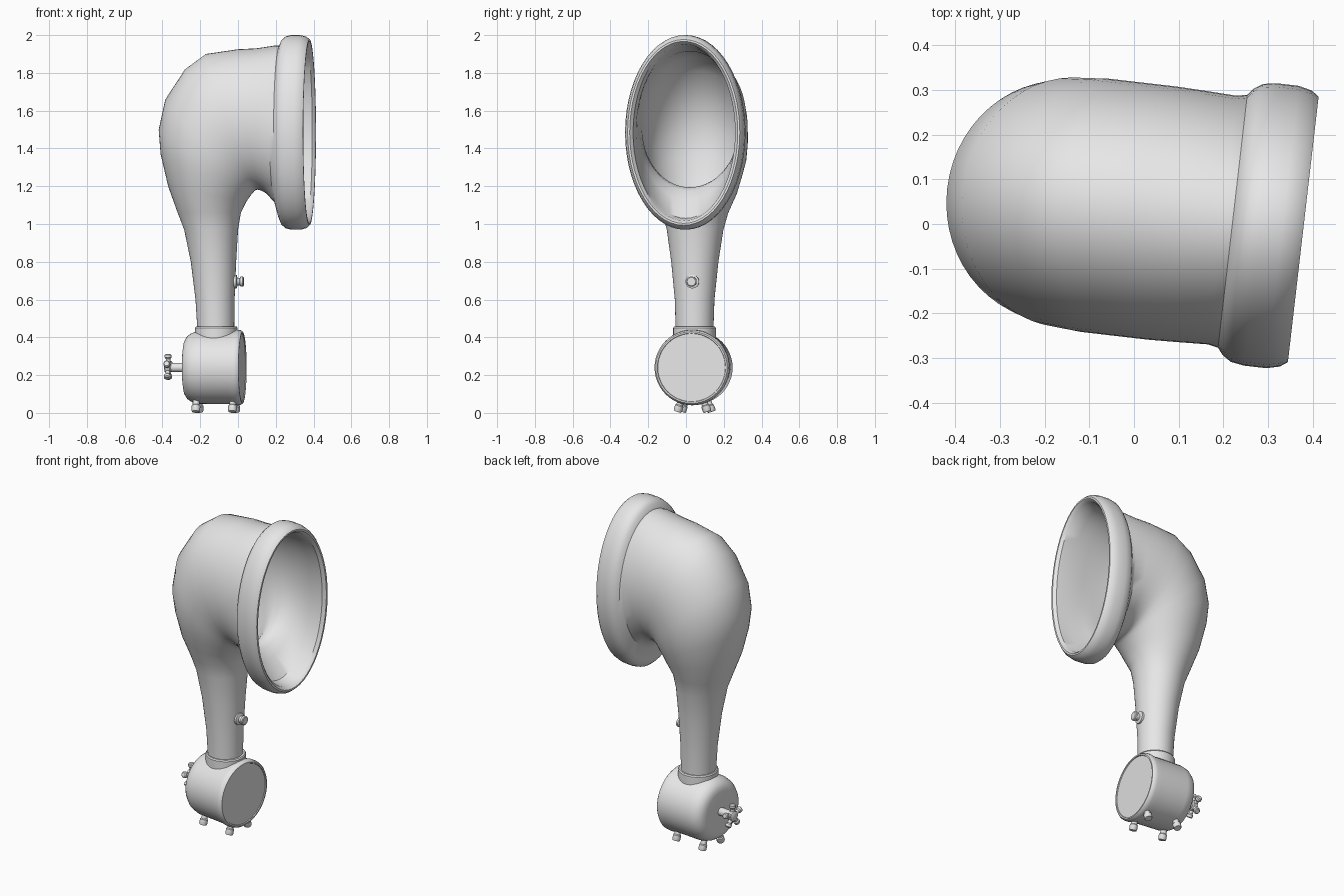
import bpy, bmesh
from math import cos, sin, pi, radians
from mathutils import Matrix, Vector

if "Cube" in bpy.data.objects:
    bpy.data.objects.remove(bpy.data.objects["Cube"])

# One painted metal colour
grey = bpy.data.materials.new("light_grey_metal")
grey.use_nodes = True
grey.diffuse_color = (0.8, 0.8, 0.8, 1)
grey.node_tree.nodes["Principled BSDF"].inputs["Base Color"].default_value = (0.8, 0.8, 0.8, 1)

# The whole unit is turned slightly about its stem; local +x is the mouth direction
PLACE = Matrix.Translation((-0.115, 0.045, 0)) @ Matrix.Rotation(radians(-6.6), 4, "Z")
X, Y, Z = Vector((1, 0, 0)), Vector((0, 1, 0)), Vector((0, 0, 1))


def loft(name, rings, sides, angle=35):
    """Skin a list of elliptical rings (centre, half axis, half axis), capping both ends."""
    bm = bmesh.new()
    loops = []
    for c, a, b in rings:
        steps = [2 * pi * i / sides for i in range(sides)]
        loops.append([bm.verts.new(c + a * cos(t) + b * sin(t)) for t in steps])
    for lo, hi in zip(loops, loops[1:]):
        for i in range(sides):
            j = (i + 1) % sides
            bm.faces.new((lo[i], lo[j], hi[j], hi[i]))
    bm.faces.new(loops[0])
    bm.faces.new(loops[-1])
    bmesh.ops.recalc_face_normals(bm, faces=bm.faces)
    mesh = bpy.data.meshes.new(name)
    bm.to_mesh(mesh)
    bm.free()
    mesh.materials.append(grey)
    ob = bpy.data.objects.new(name, mesh)
    bpy.context.collection.objects.link(ob)
    ob.matrix_world = PLACE
    bpy.ops.object.select_all(action="DESELECT")
    ob.select_set(True)
    bpy.context.view_layer.objects.active = ob
    bpy.ops.object.shade_smooth_by_angle(angle=radians(angle))
    return ob


def lathe(name, origin, axis, profile, sides=24):
    """Turned part: profile is (distance along axis, radius)."""
    axis = axis.normalized()
    a = axis.orthogonal().normalized()
    b = axis.cross(a)
    return loft(name, [(origin + axis * d, a * r, b * r) for d, r in profile], sides)


# Stem, elbow and cowl: inner bend point, outer back point, half width
SECTIONS = [
    (0.095, 0.44, -0.10, 0.44, 0.10),
    (0.097, 0.60, -0.11, 0.60, 0.105),
    (0.105, 0.80, -0.135, 0.80, 0.125),
    (0.115, 0.97, -0.17, 0.97, 0.15),
    (0.13, 1.06, -0.205, 1.06, 0.175),
    (0.16, 1.12, -0.255, 1.20, 0.22),
    (0.185, 1.155, -0.295, 1.37, 0.25),
    (0.20, 1.172, -0.305, 1.50, 0.27),
    (0.21, 1.18, -0.27, 1.66, 0.28),
    (0.22, 1.182, -0.165, 1.82, 0.285),
    (0.23, 1.18, -0.055, 1.90, 0.285),
    (0.245, 1.175, 0.115, 1.925, 0.285),
    (0.27, 1.16, 0.215, 1.93, 0.283),
    (0.315, 1.11, 0.315, 1.945, 0.28),
]
outer = []
for ix, iz, ox, oz, half in SECTIONS:
    p, q = Vector((ix, 0, iz)), Vector((ox, 0, oz))
    outer.append(((p + q) / 2, (q - p) / 2, Y * half))
inner = [(c, a * 0.96, b * 0.95) for c, a, b in outer[4:]]

# Rolled mouth rim: distance forward, half height, half width
RIM = [
    (0.338, 0.46, 0.285), (0.35, 0.49, 0.30), (0.37, 0.508, 0.313),
    (0.40, 0.515, 0.318), (0.45, 0.515, 0.318), (0.48, 0.507, 0.311),
    (0.497, 0.492, 0.299), (0.497, 0.482, 0.288), (0.48, 0.467, 0.272),
    (0.40, 0.455, 0.265),
]
rim = [(Vector((d, 0, 1.485)), Z * h, Y * w) for d, h, w in RIM]
loft("stem_and_cowl", outer + rim + inner[::-1], 56)

# Collar where the stem meets the drum
lathe("stem_collar", Vector((0, 0, 0)), Z,
      [(0.34, 0.113), (0.45, 0.113), (0.457, 0.108), (0.457, 0.095)], 40)

# Drum with a rounded back and flat front plate
HUB = Vector((0, 0, 0.24))
lathe("base_drum", HUB, X,
      [(-0.17, 0.12), (-0.166, 0.145), (-0.153, 0.167), (-0.13, 0.183), (-0.095, 0.192),
       (0.08, 0.194), (0.11, 0.2), (0.13, 0.198), (0.14, 0.19), (0.14, 0.182), (0.135, 0.18)], 48)

# Four splayed feet
for side, sy in (("left", 1), ("right", -1)):
    for end, x in (("front", 0.095), ("back", -0.10)):
        lathe(f"{end}_{side}_foot", HUB + X * x, Vector((0, sy * sin(0.33), -cos(0.33))),
              [(0.17, 0.018), (0.21, 0.018), (0.215, 0.023), (0.24, 0.023), (0.247, 0.02)], 16)

# Star handwheel on the back of the drum
lathe("wheel_shaft", HUB, -X, [(0.15, 0.024), (0.24, 0.024), (0.245, 0.03), (0.27, 0.03), (0.275, 0.022)], 20)
for i in range(5):
    t = 2 * pi * i / 5
    lathe(f"wheel_spoke_{i + 1}", HUB - X * 0.257, Vector((0, sin(t), cos(t))),
          [(0.0, 0.012), (0.045, 0.012), (0.052, 0.018), (0.066, 0.018), (0.071, 0.013)], 14)

# Small knob on the front of the stem
lathe("stem_knob", Vector((0, 0, 0.695)), X,
      [(0.07, 0.036), (0.108, 0.036), (0.113, 0.02), (0.126, 0.02), (0.13, 0.027), (0.142, 0.027), (0.146, 0.022)], 24)
